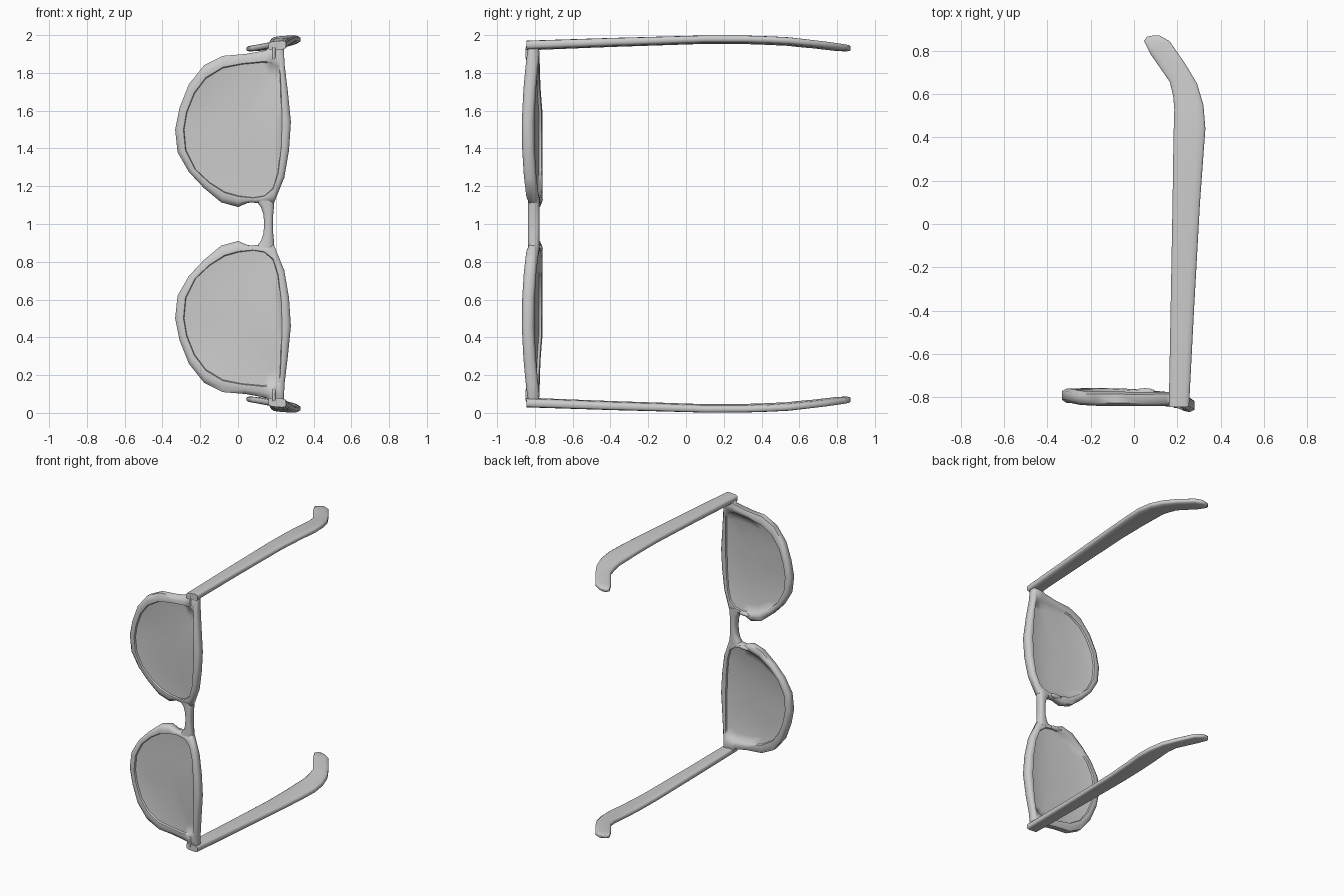
import bpy, bmesh, math
from mathutils import Vector

cube = bpy.data.objects.get("Cube")
if cube:
    bpy.data.objects.remove(cube, do_unlink=True)

grey = bpy.data.materials.new("plain grey")
grey.use_nodes = True
grey.diffuse_color = (0.6, 0.6, 0.6, 1)
grey.node_tree.nodes["Principled BSDF"].inputs["Base Color"].default_value = (0.6, 0.6, 0.6, 1)

MIDDLE = Vector((0, 0, 1))  # the pair is mirrored across this height


def finish(name, bm, angle=60):
    """Turn a bmesh of the upper half into a smooth, mirrored object."""
    bmesh.ops.recalc_face_normals(bm, faces=bm.faces)
    mesh = bpy.data.meshes.new(name)
    bm.to_mesh(mesh)
    bm.free()
    mesh.materials.append(grey)
    obj = bpy.data.objects.new(name, mesh)
    obj.location = MIDDLE
    bpy.context.collection.objects.link(obj)
    bpy.ops.object.select_all(action='DESELECT')
    obj.select_set(True)
    bpy.context.view_layer.objects.active = obj
    bpy.ops.object.shade_smooth_by_angle(angle=math.radians(angle))
    mirror = obj.modifiers.new("mirror", 'MIRROR')
    mirror.use_axis = (False, False, True)


def bridge(bm, a, b):
    """Join two rings of equal length with quads."""
    n = len(a)
    for i in range(n):
        j = (i + 1) % n
        bm.faces.new((a[i], a[j], b[j], b[i]))


def loft(bm, rings, cap_start=True):
    loops = [[bm.verts.new(Vector(p) - MIDDLE) for p in ring] for ring in rings]
    for a, b in zip(loops, loops[1:]):
        bridge(bm, a, b)
    if cap_start:
        bm.faces.new(loops[0])
    bm.faces.new(loops[-1])


def face_depth(x, z, depth):
    """Depth 0 is the front of the bowed frame, 1 its back; the tilt fades at the hinge."""
    bow = max(0, 1 - ((z - 1.5) / 0.42) ** 2)
    tilt = min(1, max(0, (1.95 - z) / 0.35))
    return -0.839 - 0.026 * bow + 0.075 * (0.2 - x) * tilt + 0.066 * depth


# Rim outline in hundredths: outer x, outer z, lens edge x, lens edge z
OUTLINE = [
    (24, 196.5, 21.5, 183), (17, 195, 18, 185), (15, 192, 13, 185.5), (4, 190, 2, 184.5),
    (-8, 189, -8, 182.5), (-18, 184, -17, 177), (-26, 174, -23, 169),
    (-31, 161.5, -27, 159), (-33.3, 150, -28.5, 150), (-32, 138, -27.5, 139),
    (-26, 127.5, -22.5, 129), (-18, 119, -15, 122), (-9, 111.5, -7, 117),
    (0, 109, 0, 115), (6, 111.5, 8, 114), (11, 111, 14, 115), (19, 111, 18.5, 119),
    (24.5, 124.5, 21, 127), (27, 139, 22.5, 140), (28, 154, 23, 155),
    (26.3, 171, 22.5, 171), (24.7, 184, 22.2, 179),
]


def rim_ring(inset, depth):
    ring = []
    for values in OUTLINE:
        ox, oz, ix, iz = (v / 100 for v in values)
        x, z = ox + (ix - ox) * inset, oz + (iz - oz) * inset
        ring.append((x, face_depth(x, z, depth), z))
    return ring


def lens_ring(scale, depth):
    ring = []
    for values in OUTLINE:
        x = values[2] / 100 * scale
        z = 1.5 + (values[3] / 100 - 1.5) * scale
        ring.append((x, face_depth(x, z, depth), z))
    return ring


# Rim with a thin, slightly hollow lens joined to its inner edges
LENS = ((0.3, 0.02), (0.6, 0.07), (0.85, 0.15))  # scale, half thickness
RIM = ((1, 0.25), (0.92, 0.05), (0.45, 0), (0, 0.2))  # inset, depth
bm = bmesh.new()
rings = [lens_ring(s, 0.5 - t) for s, t in LENS]
rings += [rim_ring(i, d) for i, d in RIM]
rings += [rim_ring(i, 1 - d) for i, d in reversed(RIM)]
rings += [lens_ring(s, 0.5 + t) for s, t in reversed(LENS)]
loft(bm, rings)
finish("rim_and_lens", bm)


def oval(count, power=0.7):
    """Unit rounded-square section."""
    for i in range(count):
        a = 2 * math.pi * (i + 0.5) / count
        c, s = math.cos(a), math.sin(a)
        yield (math.copysign(abs(c) ** power, c), math.copysign(abs(s) ** power, s))


# Bridge: height, inner x, outer x
bm = bmesh.new()
rings = []
for z, x0, x1 in ((1.0, 0.138, 0.185), (1.05, 0.134, 0.187),
                  (1.09, 0.12, 0.191), (1.115, 0.1, 0.193), (1.14, 0.09, 0.198)):
    mid, half = (x0 + x1) / 2, (x1 - x0) / 2
    rings.append([(mid + half * u, -0.806 + 0.031 * v, z) for u, v in oval(12)])
loft(bm, rings, cap_start=False)
finish("bridge", bm)

# Temple arms: outer edge x, y, inner edge x, y, centre height, half thickness
ARM = [
    (0.255, -0.845, 0.16, -0.845, 1.945, 0.024), (0.278, -0.4, 0.168, -0.4, 1.961, 0.022),
    (0.306, 0.1, 0.177, 0.1, 1.976, 0.02), (0.322, 0.32, 0.18, 0.32, 1.975, 0.02),
    (0.331, 0.44, 0.182, 0.43, 1.971, 0.02), (0.322, 0.55, 0.185, 0.53, 1.966, 0.02),
    (0.292, 0.65, 0.18, 0.59, 1.957, 0.019), (0.238, 0.74, 0.165, 0.655, 1.949, 0.018),
    (0.165, 0.845, 0.075, 0.785, 1.934, 0.017), (0.12, 0.87, 0.045, 0.845, 1.93, 0.015),
    (0.1, 0.872, 0.06, 0.866, 1.928, 0.011),
]
bm = bmesh.new()
rings = []
for x0, y0, x1, y1, z, half in ARM:
    outer, inner = Vector((x0, y0, z)), Vector((x1, y1, z))
    mid, side = (outer + inner) / 2, (outer - inner) / 2
    lean = Vector((0, 0, side.x * 0.08))
    rings.append([mid + (side + lean) * u + Vector((0, 0, half * v))
                  for u, v in oval(12, 0.5)])
loft(bm, rings)
finish("temple_arm", bm, 70)

# Small raised hinge pin on the front of the end piece
bm = bmesh.new()
rings = []
for y, grow in ((-0.82, 1), (-0.846, 1), (-0.85, 0.6)):
    rings.append([(0.19 + 0.008 * grow * u, y, 1.905 + 0.038 * grow * v)
                  for u, v in oval(12, 0.6)])
loft(bm, rings)
finish("hinge_pin", bm)

# Nose pad behind the inner corner of the rim
bm = bmesh.new()
bmesh.ops.create_uvsphere(bm, u_segments=12, v_segments=8, radius=1)
for v in bm.verts:
    v.co = Vector((0.05 + 0.05 * v.co.x, -0.776 + 0.018 * v.co.y, 0.128 + 0.016 * v.co.z))
finish("nose_pad", bm)
